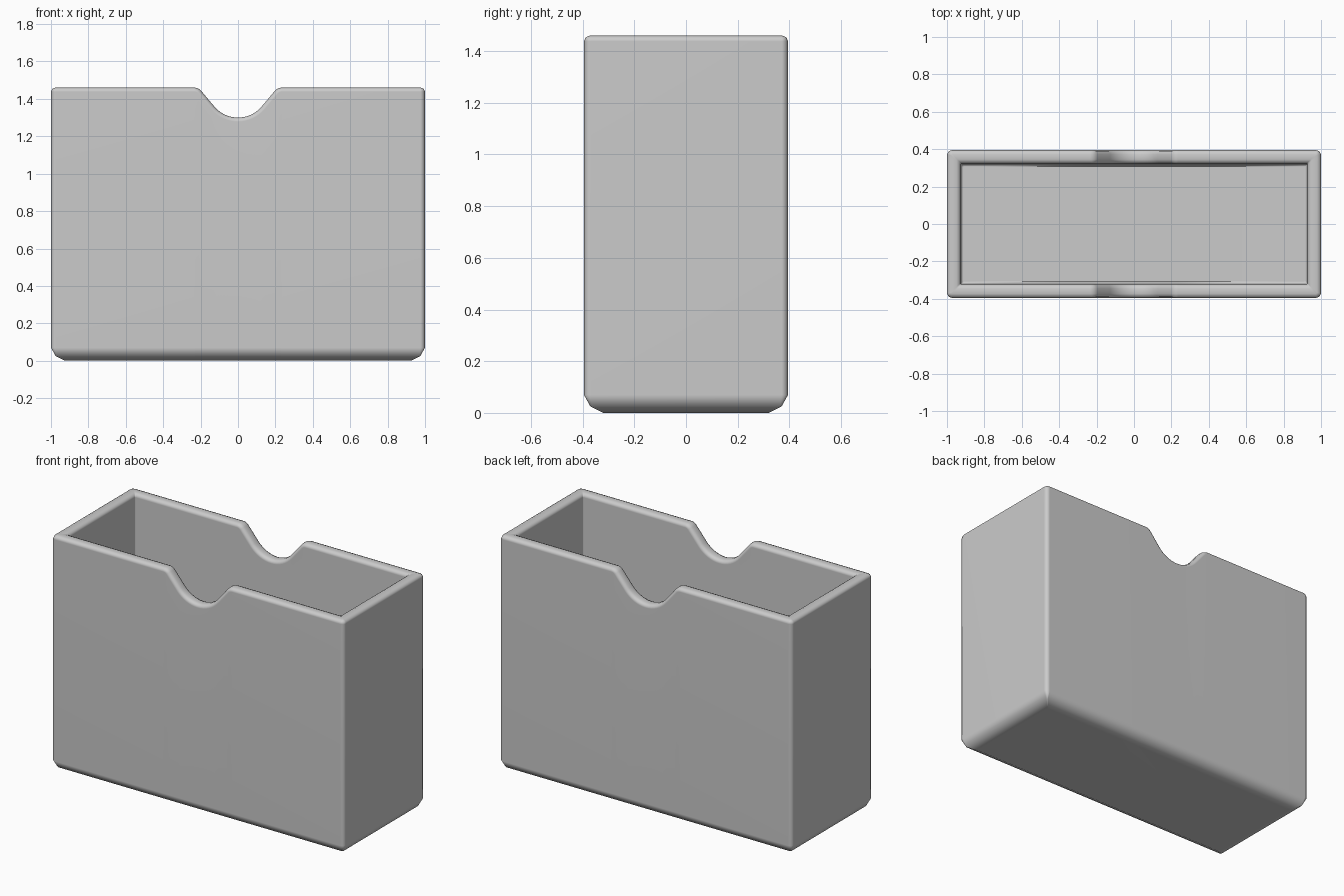
import bpy, bmesh
from math import sin, cos, radians

cube = bpy.data.objects.get("Cube")
if cube:
    bpy.data.objects.remove(cube, do_unlink=True)

HALF_X, HALF_Y, TOP = 1.0, 0.395, 1.46
FILLET, SCOOP, SLOPE = 0.05, 0.165, 50

grey = bpy.data.materials.new("light grey")
grey.use_nodes = True
COLOUR = (0.6, 0.6, 0.6, 1)
grey.diffuse_color = COLOUR
grey.node_tree.nodes["Principled BSDF"].inputs["Base Color"].default_value = COLOUR


def notch_profile():
    """Finger notch, left to right: (x, z, normal x, normal z)."""
    half = []
    for i in range(9):  # scoop, from the bottom outwards
        a = radians(SLOPE * i / 8)
        half.append((SCOOP * sin(a), TOP - SCOOP * cos(a) + 0.005, -sin(a), cos(a)))
    a = radians(SLOPE)
    shoulder_z = TOP - FILLET + FILLET * cos(a)
    run = (shoulder_z - half[-1][1]) * cos(a) / sin(a)
    centre_x = half[-1][0] + run + FILLET * sin(a)
    for i in range(7):  # rounded shoulder
        a = radians(SLOPE * (1 - i / 6))
        half.append((centre_x - FILLET * sin(a), TOP - FILLET + FILLET * cos(a), -sin(a), cos(a)))
    return [(-x, z, -nx, nz) for x, z, nx, nz in reversed(half[1:])] + half


NOTCH = notch_profile()


def ring(bm, inset, depth=None, z=None):
    """Loop round the box, following the rim at a depth or level at z."""
    hx, hy = HALF_X - inset, HALF_Y - inset
    r = max(0.025 - inset, 0.006)
    level = TOP - depth if z is None else z
    side = [(-hx, -hy + r, level), (-hx + 0.3 * r, -hy + 0.3 * r, level), (-hx + r, -hy, level)]
    for x, pz, nx, nz in NOTCH:
        if z is None:
            side.append((x - depth * nx, -hy, pz - depth * nz))
        else:
            side.append((x, -hy, z))
    side += [(-x, y, lz) for x, y, lz in reversed(side[:3])]
    # The back is the front turned half way round
    pts = side + [(-x, -y, lz) for x, y, lz in side]
    return [bm.verts.new(p) for p in pts]


# Open box: underside, outer wall, rounded rim, inner wall and floor
bm = bmesh.new()
loops = [ring(bm, i, z=z) for i, z in ((0.075, 0), (0.025, 0.025), (0, 0.07))]
RIM = ((0, 0.022), (0.006, 0.007), (0.022, 0), (0.05, 0), (0.066, 0.007), (0.073, 0.022))
loops += [ring(bm, i, depth=d) for i, d in RIM]
loops += [ring(bm, i, z=z) for i, z in ((0.073, 0.09), (0.088, 0.07))]
for low, high in zip(loops, loops[1:]):
    n = len(low)
    for k in range(n):
        bm.faces.new((low[k], low[(k + 1) % n], high[(k + 1) % n], high[k]))
bm.faces.new(list(reversed(loops[0])))
bm.faces.new(loops[-1])
bmesh.ops.recalc_face_normals(bm, faces=bm.faces)

mesh = bpy.data.meshes.new("open_box")
bm.to_mesh(mesh)
bm.free()
mesh.materials.append(grey)
box = bpy.data.objects.new("open_box", mesh)
bpy.context.collection.objects.link(box)

# Smooth bevels with flat walls
bpy.context.view_layer.objects.active = box
box.select_set(True)
bpy.ops.object.shade_smooth_by_angle(angle=radians(50))
weighted = box.modifiers.new("flat_walls", "WEIGHTED_NORMAL")
weighted.keep_sharp = True
